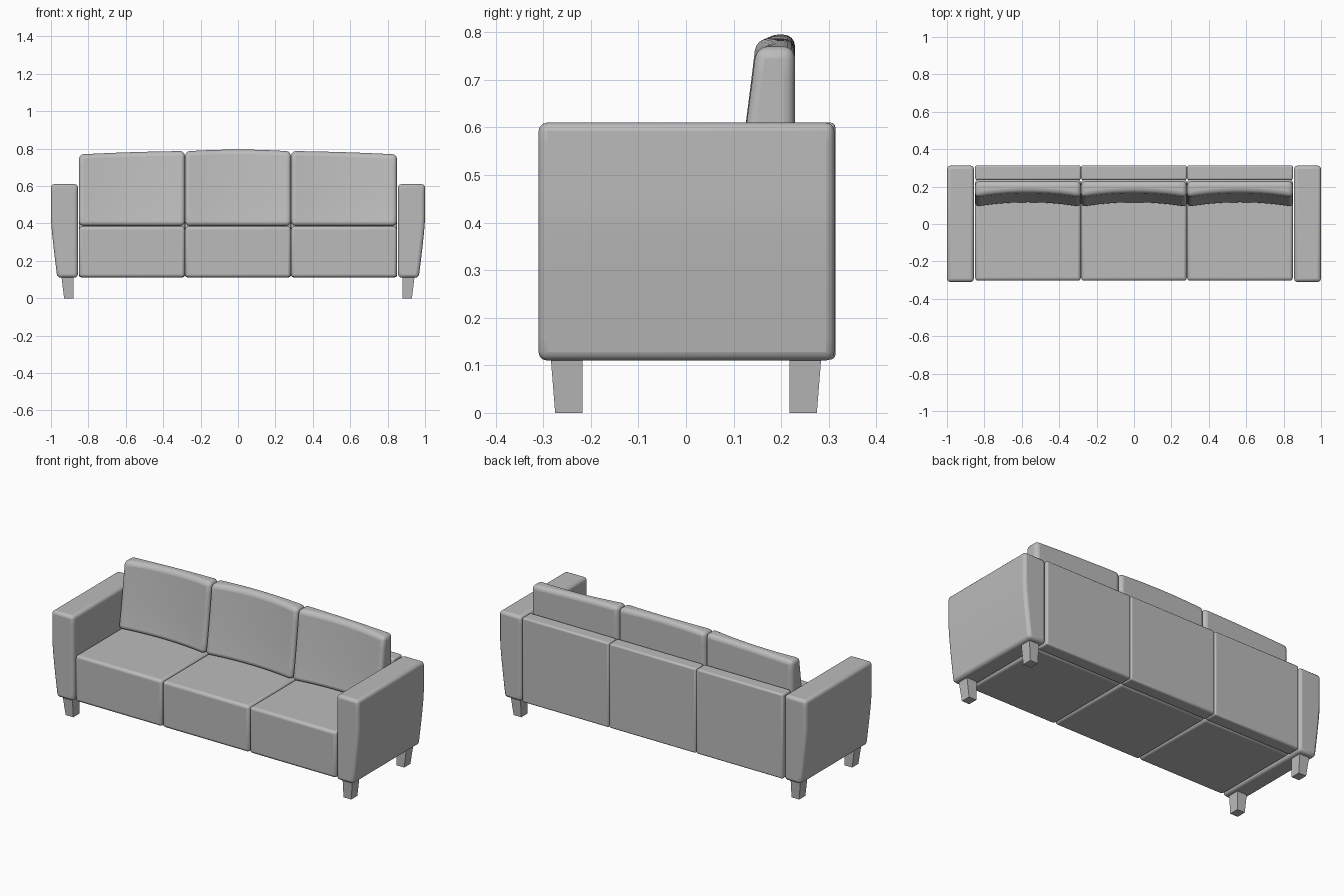
import bpy, bmesh, math
from mathutils import Vector

cube = bpy.data.objects.get("Cube")
if cube:
    bpy.data.objects.remove(cube, do_unlink=True)

grey = bpy.data.materials.new("grey fabric")
grey.use_nodes = True
colour = (0.5, 0.5, 0.5, 1)
grey.diffuse_color = colour
grey.node_tree.nodes["Principled BSDF"].inputs["Base Color"].default_value = colour


def block(name, lo, hi, shape=None, cuts=(0, 0, 0), radius=0.0, segments=3):
    """Box from lo to hi, sliced along each axis, reshaped by a rule, edges rounded."""
    lo, hi = Vector(lo), Vector(hi)
    bm = bmesh.new()
    bmesh.ops.create_cube(bm, size=1)
    for v in bm.verts:
        v.co = Vector([lo[i] + (v.co[i] + 0.5) * (hi[i] - lo[i]) for i in range(3)])
    for axis, count in enumerate(cuts):
        normal = Vector([float(i == axis) for i in range(3)])
        for k in range(1, count + 1):
            point = lo.lerp(hi, k / (count + 1))
            bmesh.ops.bisect_plane(bm, geom=bm.verts[:] + bm.edges[:] + bm.faces[:],
                                   plane_co=point, plane_no=normal)
    if shape:
        for v in bm.verts:
            v.co = shape(v.co.copy())
    bmesh.ops.recalc_face_normals(bm, faces=bm.faces[:])
    mesh = bpy.data.meshes.new(name)
    bm.to_mesh(mesh)
    bm.free()
    mesh.materials.append(grey)
    obj = bpy.data.objects.new(name, mesh)
    bpy.context.collection.objects.link(obj)
    if radius:
        bevel = obj.modifiers.new("soft edges", "BEVEL")
        bevel.width = radius
        bevel.segments = segments
        bevel.limit_method = "ANGLE"
        bevel.angle_limit = math.radians(45)
        bpy.ops.object.select_all(action="DESELECT")
        obj.select_set(True)
        bpy.context.view_layer.objects.active = obj
        bpy.ops.object.shade_smooth_by_angle(angle=math.radians(40))


# Arms and legs, mirrored left and right
for side, s in (("left", 1), ("right", -1)):
    def arm_shape(p):
        if p.x > 0.9:
            drop = max(0.0, (0.42 - p.z) / 0.31)
            p.x -= 0.034 * drop ** 1.2
        p.x *= s
        return p
    block(side + "_arm", (0.856, -0.31, 0.11), (1.0, 0.312, 0.61),
          arm_shape, (0, 0, 10), 0.018)

    for end, e in (("front", -1), ("back", 1)):
        def leg_shape(p):
            if p.z < 0.05:
                p.x = min(p.x, 0.93)
                p.y = min(p.y, 0.275)
            return Vector((p.x * s, p.y * e, p.z))
        block(f"{side}_{end}_leg", (0.88, 0.218, 0), (0.945, 0.285, 0.125), leg_shape)

# Three sections, each with a seat, a back panel and a leaning cushion
half = 0.2825
for place, n in (("right", -1), ("middle", 0), ("left", 1)):
    cx = n * 0.567
    x0, x1 = cx - half, cx + half
    block(place + "_seat", (x0, -0.303, 0.112), (x1, 0.236, 0.384), radius=0.016)
    block(place + "_back_panel", (x0, 0.235, 0.112), (x1, 0.314, 0.61), radius=0.01)

    def cushion_shape(p):
        hollow = 1 - ((p.x - cx) / half) ** 2
        t = max(0.0, (p.z - 0.387) / 0.405)
        if p.y < 0.15:
            p.y = 0.088 + 0.056 * t ** 0.85 + 0.024 * hollow
        # The row of cushions forms one shallow arch along the top
        if n == 0:
            crown = 0.795 - 0.01 * (p.x / half) ** 2
        else:
            crown = 0.787 - 0.018 * (abs(p.x) - half) / (2 * half) + 0.003 * hollow
        p.z = 0.387 + t * (crown - 0.387)
        return p
    block(place + "_back_cushion", (x0, 0.088, 0.387), (x1, 0.229, 0.792),
          cushion_shape, (11, 0, 5), 0.024, 4)
